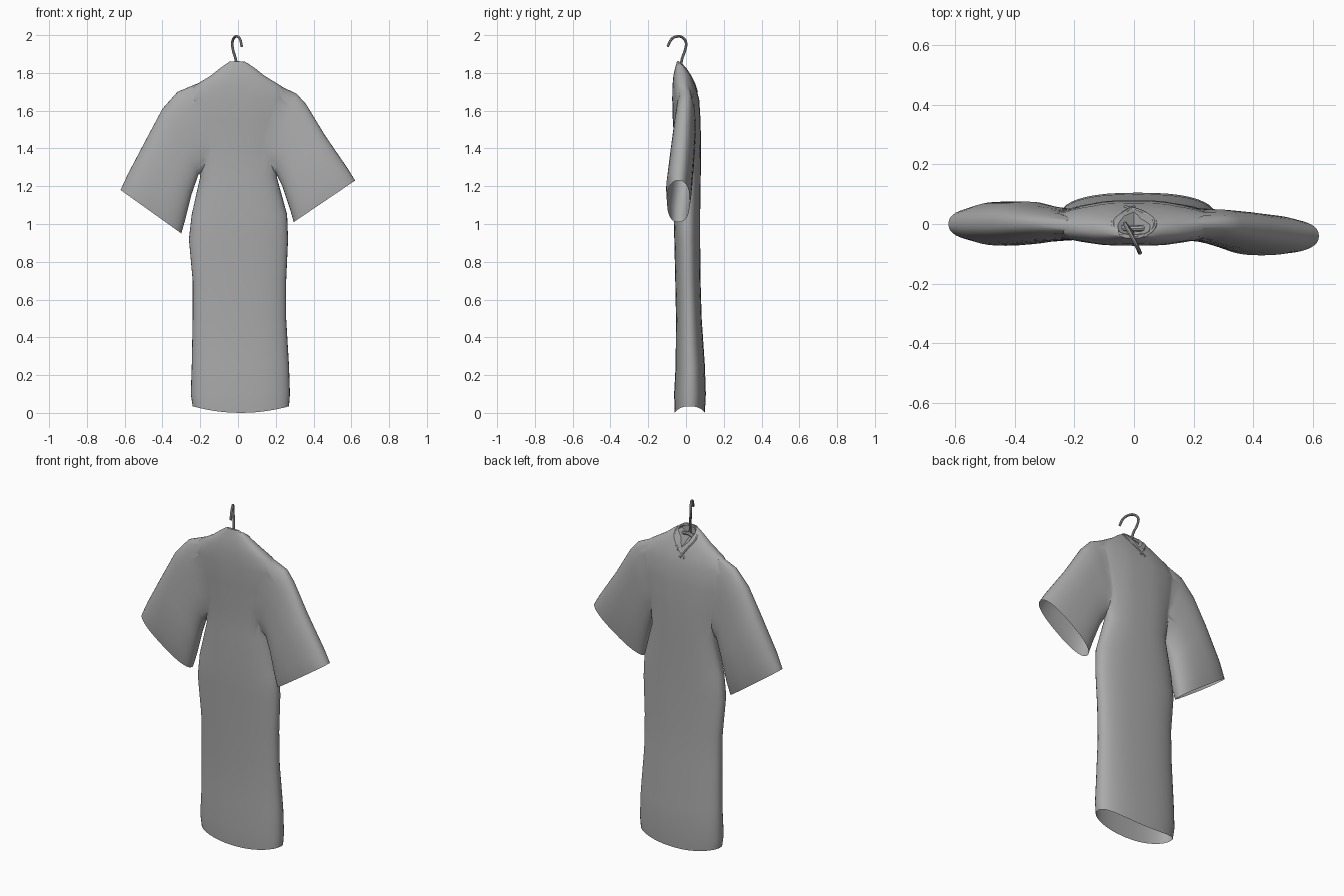
import bpy, bmesh, math
from mathutils import Vector

cube = bpy.data.objects.get("Cube")
if cube:
    bpy.data.objects.remove(cube, do_unlink=True)

SIDES = 40


def material(name, rgb, roughness=0.6):
    mat = bpy.data.materials.new(name)
    mat.use_nodes = True
    mat.diffuse_color = (*rgb, 1)
    node = next(n for n in mat.node_tree.nodes if n.type == 'BSDF_PRINCIPLED')
    node.inputs["Base Color"].default_value = (*rgb, 1)
    node.inputs["Roughness"].default_value = roughness
    return mat


cloth = material("grey cloth", (0.4, 0.4, 0.4))


def add_object(name, mesh_or_curve, mat=cloth):
    obj = bpy.data.objects.new(name, mesh_or_curve)
    bpy.context.collection.objects.link(obj)
    obj.data.materials.append(mat)
    return obj


def mesh_from(bm, name):
    bmesh.ops.recalc_face_normals(bm, faces=bm.faces)
    mesh = bpy.data.meshes.new(name)
    bm.to_mesh(mesh)
    bm.free()
    return add_object(name, mesh)


def soften(value, power):
    return math.copysign(abs(value) ** power, value)


def loft(name, rings, hem=0.0):
    """Each ring: two edge points in x, z, then its back and front y, and edge y."""
    bm = bmesh.new()
    loops = []
    for index, (xa, za, xb, zb, y0, y1, ye) in enumerate(rings):
        loop = []
        for i in range(SIDES):
            angle = math.tau * i / SIDES
            c, s = soften(math.cos(angle), 0.8), soften(math.sin(angle), 0.85)
            x = (xa + xb) / 2 + c * (xb - xa) / 2
            z = (za + zb) / 2 + c * (zb - za) / 2
            y = ye + (s * (y1 - ye) if s > 0 else -s * (y0 - ye))
            if index == 0:
                z += hem * c * c
            loop.append(bm.verts.new((x, y, z)))
        loops.append(loop)
    for low, high in zip(loops, loops[1:]):
        for i in range(SIDES):
            j = (i + 1) % SIDES
            bm.faces.new((low[i], low[j], high[j], high[i]))
    bm.faces.new(loops[0])
    bm.faces.new(loops[-1])
    return mesh_from(bm, name)


def combine(target, other, operation):
    mod = target.modifiers.new("combine", 'BOOLEAN')
    mod.operation = operation
    mod.solver = 'EXACT'
    mod.object = other
    bpy.context.view_layer.objects.active = target
    bpy.ops.object.modifier_apply(modifier=mod.name)
    bpy.data.objects.remove(other, do_unlink=True)


# Robe body: height, right and left edges, back and front depth
body = [
    (0.0, -.24, .27, -.06, .1), (.1, -.25, .275, -.063, .105),
    (.25, -.245, .27, -.055, .1), (.5, -.24, .255, -.053, .083),
    (.7, -.24, .255, -.057, .077), (.92, -.26, .265, -.062, .075),
    (1.05, -.245, .26, -.066, .075), (1.25, -.2, .205, -.06, .078),
    (1.4, -.22, .22, -.06, .08), (1.55, -.25, .25, -.07, .077),
    (1.66, -.27, .27, -.073, .07), (1.73, -.235, .23, -.072, .05),
    (1.785, -.145, .14, -.067, .028), (1.825, -.095, .09, -.058, .005),
    (1.86, -.045, .035, -.048, -.022),
]
robe = loft("robe", [(a, z, b, z, y0, y1, (y0 + y1) / 2)
                     for z, a, b, y0, y1 in body], hem=0.035)

# Sleeves: from the cuff up into the shoulder
left_sleeve = [
    (.62, 1.23, .295, 1.01, -.1, .02, -.04),
    (.58, 1.295, .275, 1.08, -.105, .03, -.035),
    (.46, 1.47, .235, 1.2, -.085, .042, -.02),
    (.36, 1.635, .2, 1.27, -.066, .05, -.008),
    (.31, 1.69, .16, 1.29, -.058, .055, 0),
    (.14, 1.77, .08, 1.33, -.05, .03, -.01),
]
right_sleeve = [
    (-.622, 1.18, -.3, .95, -.06, .06, 0),
    (-.58, 1.27, -.28, 1.02, -.073, .075, 0),
    (-.48, 1.46, -.245, 1.16, -.068, .075, 0),
    (-.4, 1.61, -.21, 1.26, -.06, .06, 0),
    (-.32, 1.7, -.16, 1.29, -.055, .05, 0),
    (-.14, 1.775, -.08, 1.33, -.05, .03, -.01),
]
for name, rings in (("left_sleeve", left_sleeve), ("right_sleeve", right_sleeve)):
    combine(robe, loft(name, rings), 'UNION')

# V-shaped neck opening
bm = bmesh.new()
ends = []
for y, wide, apex in ((-.035, .05, 1.79), (.15, .075, 1.7)):
    ends.append([bm.verts.new(p) for p in
                 ((-wide, y, 1.83), (0, y, apex), (wide, y, 1.83),
                  (wide, y, 1.95), (-wide, y, 1.95))])
bm.faces.new(ends[0])
bm.faces.new(ends[1])
for i in range(5):
    j = (i + 1) % 5
    bm.faces.new((ends[0][i], ends[0][j], ends[1][j], ends[1][i]))
combine(robe, mesh_from(bm, "neck_cutter"), 'DIFFERENCE')

# Open the hem and cuffs, then relax the cloth where the sleeves join
bm = bmesh.new()
bm.from_mesh(robe.data)
caps = [f for f in bm.faces if len(f.verts) >= SIDES]
bmesh.ops.delete(bm, geom=caps, context='FACES')
joint = [v for v in bm.verts if 0.12 < abs(v.co.x) < 0.3
         and 1.32 < v.co.z < 1.8 and not v.is_boundary]
for _ in range(4):
    bmesh.ops.smooth_vert(bm, verts=joint, factor=0.4,
                          use_axis_x=False, use_axis_y=True, use_axis_z=False)
bm.to_mesh(robe.data)
bm.free()


def tube(name, points, radius):
    data = bpy.data.curves.new(name, 'CURVE')
    data.dimensions = '3D'
    data.bevel_depth = radius
    data.bevel_resolution = 2
    data.resolution_u = 5
    data.use_fill_caps = True
    spline = data.splines.new('BEZIER')
    spline.bezier_points.add(len(points) - 1)
    for bez, point in zip(spline.bezier_points, points):
        bez.co = Vector(point)
        bez.handle_left_type = bez.handle_right_type = 'AUTO'
    obj = add_object(name, data)
    bpy.ops.object.select_all(action='DESELECT')
    obj.select_set(True)
    bpy.context.view_layer.objects.active = obj
    bpy.ops.object.convert(target='MESH')
    return bpy.context.object


# Collar edges, crossing at the front of the neck
parts = [robe]
for name, side, tail in (("left_collar", 1, -.03), ("right_collar", -1, 0)):
    parts.append(tube(name, [(0, -.042, 1.855), (side * .045, -.035, 1.845),
                             (side * .07, -.002, 1.815), (side * .035, .035, 1.755),
                             (tail, .055, 1.7)], 0.008))

# Hanger bar and hook
parts.append(tube("hanger_bar", [(-.08, -.01, 1.78), (0, -.015, 1.815),
                                 (.08, -.01, 1.78)], 0.01))
parts.append(tube("hanger_hook", [(-.005, -.03, 1.81), (-.012, -.022, 1.87),
                                  (-.027, -.004, 1.925), (-.03, 0, 1.96),
                                  (-.02, -.018, 1.987), (-.005, -.045, 1.993),
                                  (.01, -.075, 1.98), (.02, -.097, 1.94)], 0.007))

for obj in parts:
    bpy.ops.object.select_all(action='DESELECT')
    obj.select_set(True)
    bpy.context.view_layer.objects.active = obj
    bpy.ops.object.shade_smooth_by_angle(angle=math.radians(40))
